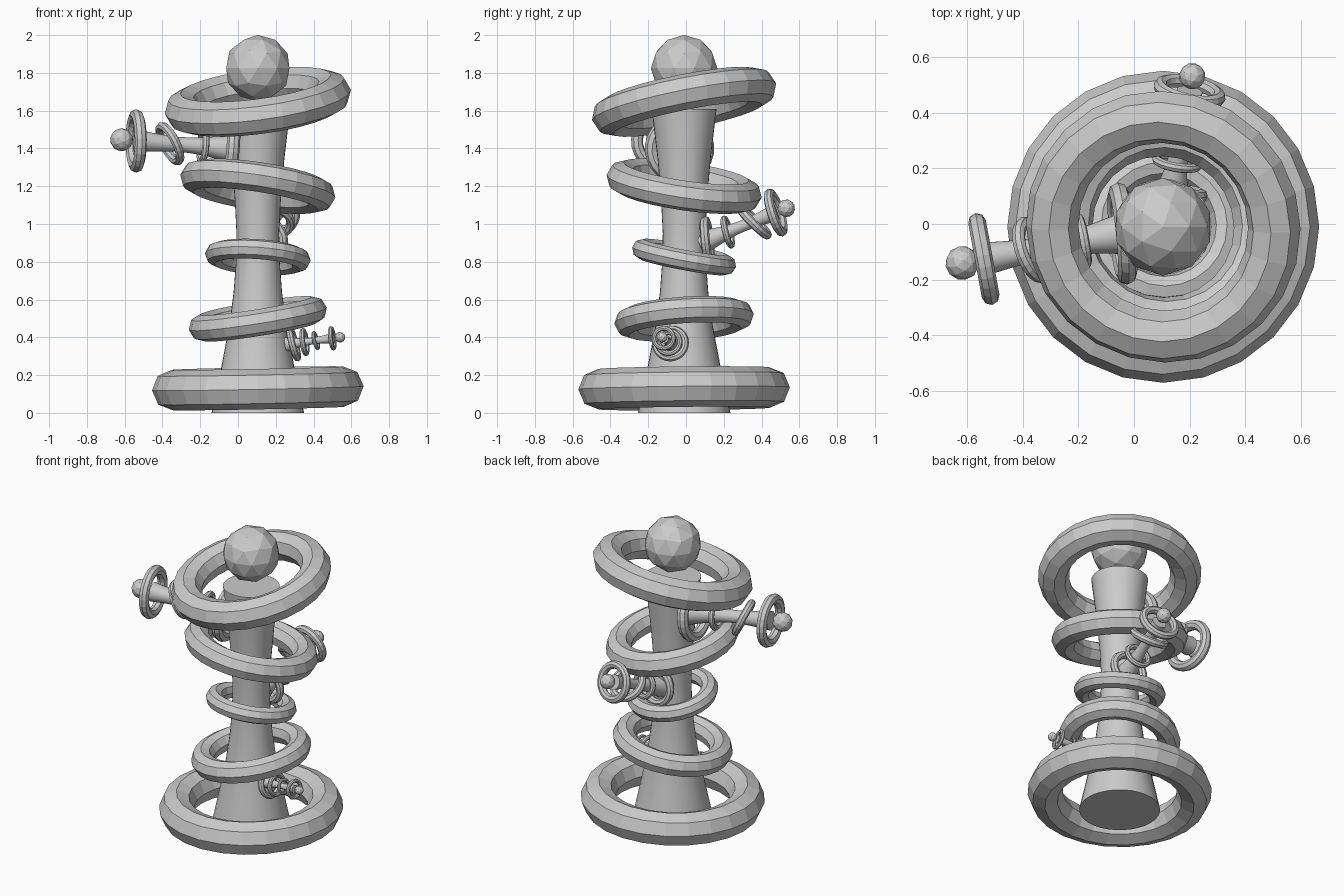
import bpy
import bmesh
from math import radians
from mathutils import Vector, Matrix

if "Cube" in bpy.data.objects:
    bpy.data.objects.remove(bpy.data.objects["Cube"])

TUBE_RATIO = 0.236  # tube radius relative to ring radius
# Stem profile: radius, height along the axis
PROFILE = [(0.245, 0), (0.192, 0.25), (0.152, 0.46), (0.128, 0.64), (0.116, 0.8),
           (0.113, 0.95), (0.122, 1.13), (0.14, 1.34), (0.172, 1.61)]


def aim(origin, direction):
    """Matrix that moves to origin and turns local z to direction."""
    turn = Vector((0, 0, 1)).rotation_difference(Vector(direction))
    return Matrix.Translation(origin) @ turn.to_matrix().to_4x4()


def add_ring(name, center, normal, outer):
    major = outer / (1 + TUBE_RATIO)
    bpy.ops.mesh.primitive_torus_add(
        major_segments=24, minor_segments=8,
        major_radius=major, minor_radius=major * TUBE_RATIO)
    ring = bpy.context.object
    ring.name = name
    ring.matrix_world = aim(center, normal)


def add_stem(name, base, direction, scale):
    """Lathe the waisted profile into a closed stem."""
    bm = bmesh.new()
    sides = 32
    loops = []
    for radius, height in PROFILE:
        loop = bmesh.ops.create_circle(bm, segments=sides, radius=radius * scale)["verts"]
        bmesh.ops.translate(bm, verts=loop, vec=(0, 0, height * scale))
        loops.append(loop)
    for low, high in zip(loops, loops[1:]):
        for i in range(sides):
            j = (i + 1) % sides
            bm.faces.new((low[i], low[j], high[j], high[i]))
    bm.faces.new(loops[0])
    bm.faces.new(loops[-1])
    bmesh.ops.recalc_face_normals(bm, faces=bm.faces)
    mesh = bpy.data.meshes.new(name)
    bm.to_mesh(mesh)
    bm.free()
    stem = bpy.data.objects.new(name, mesh)
    bpy.context.collection.objects.link(stem)
    stem.matrix_world = aim(base, direction)
    bpy.ops.object.select_all(action="DESELECT")
    stem.select_set(True)
    bpy.context.view_layer.objects.active = stem
    bpy.ops.object.shade_smooth_by_angle(angle=radians(30))


def add_tower(name, base, direction, scale, rings):
    """Stem, floating ball and rings given as (height, outer radius, normal)."""
    base = Vector(base)
    axis = Vector(direction).normalized()
    add_stem(name + "_stem", base, axis, scale)
    bpy.ops.mesh.primitive_ico_sphere_add(subdivisions=2, radius=0.176 * scale)
    ball = bpy.context.object
    ball.name = name + "_ball"
    ball.matrix_world = aim(base + axis * 1.825 * scale, axis)
    for i, (height, outer, normal) in enumerate(rings, 1):
        add_ring(f"{name}_ring_{i}", base + axis * height * scale, normal, outer)


# Trunk with five tilted rings
add_tower("trunk", (0.105, -0.01, 0), (0, 0, 1), 1, [
    (0.13, 0.56, (-0.02, -0.01, 1)),
    (0.498, 0.37, (-0.16, -0.07, 1)),
    (0.825, 0.28, (0.07, -0.19 * -1, 1)),
    (1.2, 0.415, (0.15, 0.15, 1)),
    (1.647, 0.497, (-0.13, -0.2, 1)),
])

# Upper branch on the right side
side = (-0.98, -0.18, 0.08)
add_tower("upper_branch", (0.01, -0.025, 1.395), side, 0.35, [
    (0.15, 0.185, (-0.98, -0.1, 0.08)),
    (0.57, 0.1, side),
    (1.08, 0.125, (-0.85, -0.31, -0.43)),
    (1.6, 0.168, (-0.98, -0.18, 0)),
])

# Middle branch at the back
back = (0.16, 0.91, 0.37)
add_tower("middle_branch", (0.13, 0.08, 0.9), back, 0.27, [
    (0.13, 0.13, (0.1, 0.98, 0.1)),
    (0.57, 0.09, (0.16, 0.95, 0.25)),
    (1.13, 0.125, (0.1, 0.7, 0.7)),
    (1.6, 0.132, (0.2, 0.93, 0.3)),
])

# Lower branch on the left side
left = (0.97, -0.17, 0.13)
add_tower("lower_branch", (0.255, -0.075, 0.362), left, 0.16, [
    (0.25, 0.098, (0.95, -0.1, 0.25)),
    (0.62, 0.075, left),
    (1.0, 0.052, (0.95, -0.2, 0.25)),
    (1.56, 0.065, left),
])
